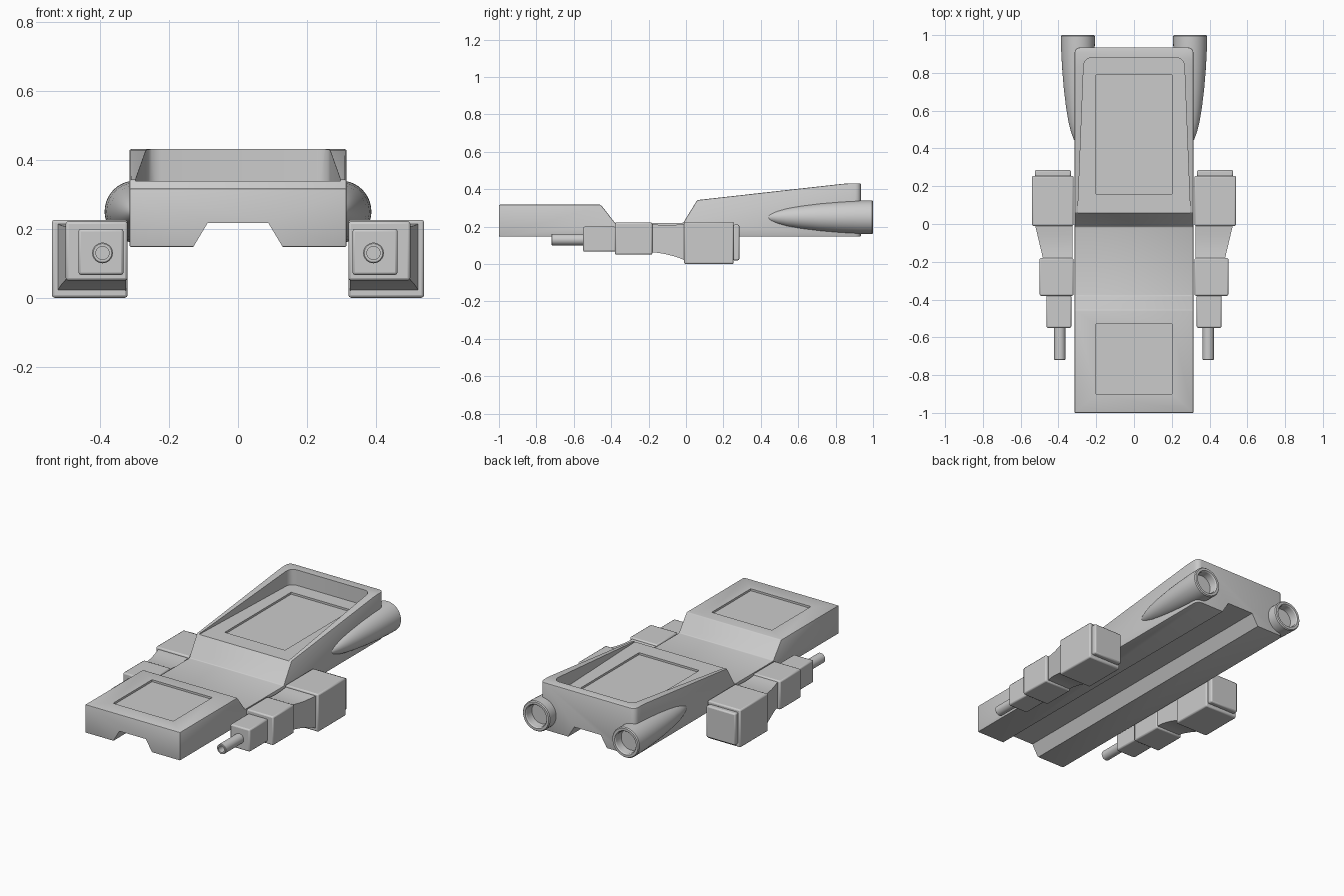
import bpy, bmesh, math

if "Cube" in bpy.data.objects:
    bpy.data.objects.remove(bpy.data.objects["Cube"])


def finish(name, bm, bevel=0.0, mirror=False):
    bmesh.ops.recalc_face_normals(bm, faces=bm.faces)
    me = bpy.data.meshes.new(name)
    bm.to_mesh(me)
    bm.free()
    ob = bpy.data.objects.new(name, me)
    bpy.context.collection.objects.link(ob)
    if bevel:
        m = ob.modifiers.new("Bevel", 'BEVEL')
        m.width, m.segments, m.limit_method = bevel, 2, 'ANGLE'
        m.angle_limit = math.radians(25)
    if mirror:
        m = ob.modifiers.new("Mirror", 'MIRROR')
        m.use_mirror_merge = False
    return ob


def prism(pts, axis, lo, hi):
    """Extrude a 2D outline along x (y,z points), y (x,z) or z (x,y)."""
    bm = bmesh.new()

    def place(a, b, t):
        return {'x': (t, a, b), 'y': (a, t, b), 'z': (a, b, t)}[axis]
    A = [bm.verts.new(place(a, b, lo)) for a, b in pts]
    B = [bm.verts.new(place(a, b, hi)) for a, b in pts]
    bm.faces.new(A)
    bm.faces.new(B)
    n = len(pts)
    for i in range(n):
        bm.faces.new((A[i], A[(i + 1) % n], B[(i + 1) % n], B[i]))
    return bm


def box(x0, x1, y0, y1, z0, z1):
    return prism([(x0, y0), (x1, y0), (x1, y1), (x0, y1)], 'z', z0, z1)


def lathe(profile, cx, cz, n=40):
    """Revolve (y, radius) points around an axis parallel to y."""
    bm = bmesh.new()
    rings = []
    for y, r in profile:
        if r == 0:
            rings.append([bm.verts.new((cx, y, cz))] * n)
        else:
            rings.append([bm.verts.new((cx + r * math.cos(2 * math.pi * k / n), y,
                                        cz + r * math.sin(2 * math.pi * k / n)))
                          for k in range(n)])
    for P, Q in zip(rings, rings[1:]):
        for k in range(n):
            j = (k + 1) % n
            bm.faces.new(list(dict.fromkeys((P[k], P[j], Q[j], Q[k]))))
    return bm


def round_uprights(bm, ymin, offset):
    """Round the vertical edges lying behind ymin."""
    es = [e for e in bm.edges
          if all(v.co.y > ymin for v in e.verts)
          and (e.verts[0].co.xy - e.verts[1].co.xy).length < 1e-5]
    bmesh.ops.bevel(bm, geom=es, offset=offset, segments=4, profile=0.5, affect='EDGES')


# hull: side profile extruded across the width
hull_bm = prism([(-1, 0.147), (-1, 0.317), (-0.455, 0.317), (-0.38, 0.22), (-0.015, 0.22),
                 (0.06, 0.342), (0.83, 0.428), (0.87, 0.431), (0.935, 0.431), (0.935, 0.147)],
                'x', -0.315, 0.315)
round_uprights(hull_bm, 0.93, 0.03)
hull = finish("hull", hull_bm, bevel=0.005)

# cutters: belly channel, rear tray, two recessed panels
tray_bm = prism([(-0.30, 0.0), (0.30, 0.0), (0.265, 0.88), (-0.265, 0.88)], 'z', 0.338, 0.6)
round_uprights(tray_bm, 0.8, 0.04)
cutters = [
    finish("channel_cutter", prism([(-0.14, 0.13), (-0.088, 0.217), (0.088, 0.217), (0.14, 0.13)],
                                   'y', -1.1, 1.1)),
    finish("tray_cutter", tray_bm),
    finish("rear_panel_cutter", box(-0.2, 0.2, 0.16, 0.79, 0.326, 0.5)),
    finish("front_panel_cutter", box(-0.2, 0.2, -0.90, -0.53, 0.305, 0.5)),
]
for c in cutters:
    c.hide_render = True
    m = hull.modifiers.new("Cut", 'BOOLEAN')
    m.operation, m.solver, m.object = 'DIFFERENCE', 'EXACT', c
bpy.context.view_layer.objects.active = hull
for m in list(hull.modifiers):
    bpy.ops.object.modifier_apply(modifier=m.name)
for c in cutters:
    bpy.data.objects.remove(c)

# rear thrusters: pointed bells with hollow ends
thruster = finish("thruster", lathe(
    [(0.41, 0), (0.45, 0.023), (0.49, 0.037), (0.54, 0.05), (0.62, 0.063), (0.72, 0.075),
     (0.83, 0.084), (0.93, 0.089), (0.994, 0.09), (1.0, 0.085), (1.0, 0.071), (0.994, 0.066),
     (0.95, 0.062), (0.95, 0)], 0.297, 0.25), mirror=True)

# side guns: blocks stepping down towards the barrel
for name, dims in {
    "gun_rear_block": (0.32, 0.54, -0.01, 0.255, 0.003, 0.226),
    "gun_back_plate": (0.333, 0.525, 0.25, 0.285, 0.02, 0.21),
    "gun_middle_block": (0.32, 0.50, -0.38, -0.18, 0.05, 0.222),
    "gun_front_block": (0.332, 0.463, -0.55, -0.375, 0.066, 0.20),
}.items():
    z_shift = 0.003 if name == "gun_rear_block" else 0
    x0, x1, y0, y1, z0, z1 = dims
    finish(name, box(x0, x1, y0, y1, z0 - z_shift, z1), bevel=0.008, mirror=True)

# curved gun neck, outer side flared towards the rear
neck_bm = prism([(-0.19, 0.062), (-0.15, 0.06), (-0.11, 0.053), (-0.07, 0.043), (-0.035, 0.032),
                 (0.0, 0.018), (0.0, 0.215), (-0.05, 0.21), (-0.1, 0.207), (-0.15, 0.21),
                 (-0.19, 0.215)], 'x', 0.325, 0.48)
for v in neck_bm.verts:
    if v.co.x > 0.4:
        v.co.x = 0.48 + 0.045 * (v.co.y + 0.19) / 0.19
finish("gun_neck", neck_bm, mirror=True)

# gun barrels with bored muzzles
finish("gun_barrel", lathe([(-0.53, 0), (-0.53, 0.03), (-0.717, 0.03), (-0.72, 0.027),
                            (-0.72, 0.019), (-0.66, 0.019), (-0.66, 0)], 0.393, 0.13, 32), mirror=True)

# smooth shading with sharp edges kept
for ob in bpy.context.scene.objects:
    ob.select_set(True)
bpy.context.view_layer.objects.active = thruster
bpy.ops.object.shade_smooth_by_angle(angle=math.radians(30))
